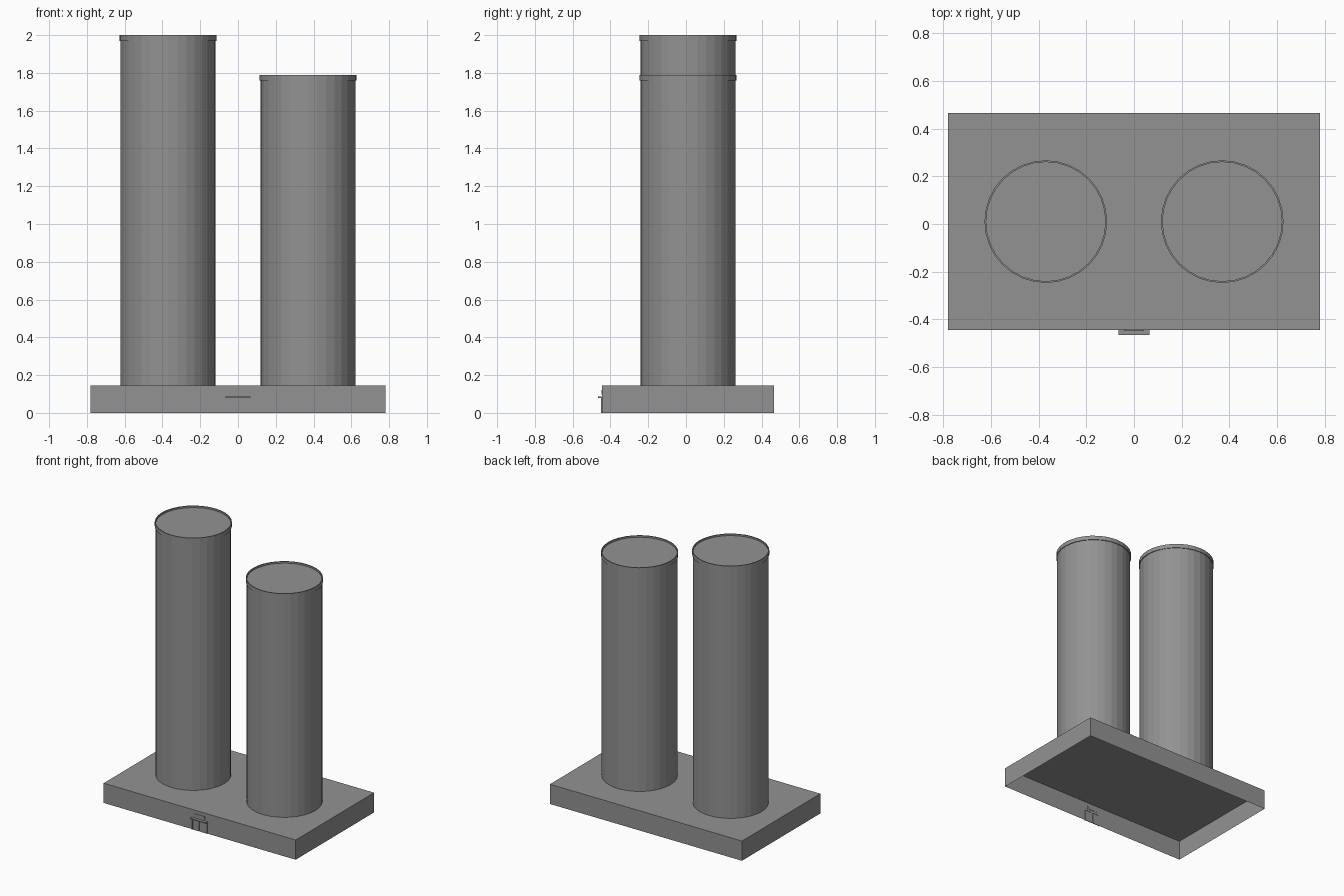
import bpy, bmesh, math
from mathutils import Vector

cube = bpy.data.objects.get("Cube")
if cube:
    bpy.data.objects.remove(cube, do_unlink=True)

# One concrete grey for the whole building
grey = bpy.data.materials.new("concrete_grey")
grey.use_nodes = True
colour = (0.29, 0.29, 0.295, 1)
grey.diffuse_color = colour
shader = grey.node_tree.nodes["Principled BSDF"]
shader.inputs["Base Color"].default_value = colour
shader.inputs["Roughness"].default_value = 0.8

CENTRE_Y = 0.01
HALF_X, HALF_Y = 0.78, 0.455
ROOF = 0.145


def finish(name, bm):
    mesh = bpy.data.meshes.new(name)
    bm.to_mesh(mesh)
    bm.free()
    mesh.materials.append(grey)
    obj = bpy.data.objects.new(name, mesh)
    bpy.context.collection.objects.link(obj)
    return obj


def box(name, low, high):
    bm = bmesh.new()
    bmesh.ops.create_cube(bm, size=1)
    low, high = Vector(low), Vector(high)
    for v in bm.verts:
        v.co = (low + high) / 2 + v.co * (high - low)
    return finish(name, bm)


# Podium: open-bottomed shell with two rows of recessed bays
def podium():
    bm = bmesh.new()
    corners = [Vector((x * HALF_X, CENTRE_Y + y * HALF_Y, 0))
               for x, y in ((-1, -1), (1, -1), (1, 1), (-1, 1))]
    levels = (0, 0.104, ROOF)
    bays = []
    for side in range(4):
        start, end = corners[side], corners[(side + 1) % 4]
        count = 14 if side % 2 else 24
        for i in range(count):
            a = start.lerp(end, i / count)
            b = start.lerp(end, (i + 1) / count)
            for low, high in zip(levels, levels[1:]):
                quad = [(a.x, a.y, low), (b.x, b.y, low),
                        (b.x, b.y, high), (a.x, a.y, high)]
                face = bm.faces.new([bm.verts.new(p) for p in quad])
                entrance = side == 0 and i in (11, 12)
                if not entrance:
                    bays.append(face)
    bmesh.ops.inset_individual(bm, faces=bays, thickness=0.006, depth=-0.008)
    bm.faces.new([bm.verts.new(c + Vector((0, 0, ROOF))) for c in corners])
    bmesh.ops.remove_doubles(bm, verts=bm.verts, dist=0.0001)
    finish("podium", bm)


podium()

# Entrance: door leaves, canopy and plain panel above
front = CENTRE_Y - HALF_Y
for name, sign in (("right", -1), ("left", 1)):
    inner, outer = sorted((sign * 0.003, sign * 0.052))
    box(name + "_door", (inner, front - 0.003, 0), (outer, front + 0.002, 0.076))
    inner, outer = sorted((sign * 0.056, sign * 0.064))
    box(name + "_door_post", (inner, front - 0.006, 0), (outer, front + 0.002, 0.08))
box("entrance_canopy", (-0.065, front - 0.02, 0.08), (0.065, front + 0.002, 0.088))
box("entrance_panel", (-0.042, front - 0.003, 0.098), (0.042, front + 0.002, 0.12))


# Towers: faceted shaft, wider rim band and slightly sunken roof
def tower(name, x, height):
    bm = bmesh.new()
    sides = 32
    band = height - 0.03
    profile = ((0.252, ROOF), (0.252, band), (0.257, band), (0.257, height),
               (0.25, height), (0.25, height - 0.012))
    rings = []
    for radius, z in profile:
        rings.append([bm.verts.new((x + radius * math.cos(k * math.tau / sides),
                                    CENTRE_Y + radius * math.sin(k * math.tau / sides), z))
                      for k in range(sides)])
    for lower, upper in zip(rings, rings[1:]):
        for k in range(sides):
            n = (k + 1) % sides
            bm.faces.new((lower[k], lower[n], upper[n], upper[k]))
    bm.faces.new(rings[-1])
    finish(name, bm)


tower("tall_tower", -0.37, 2.0)
tower("short_tower", 0.37, 1.79)
